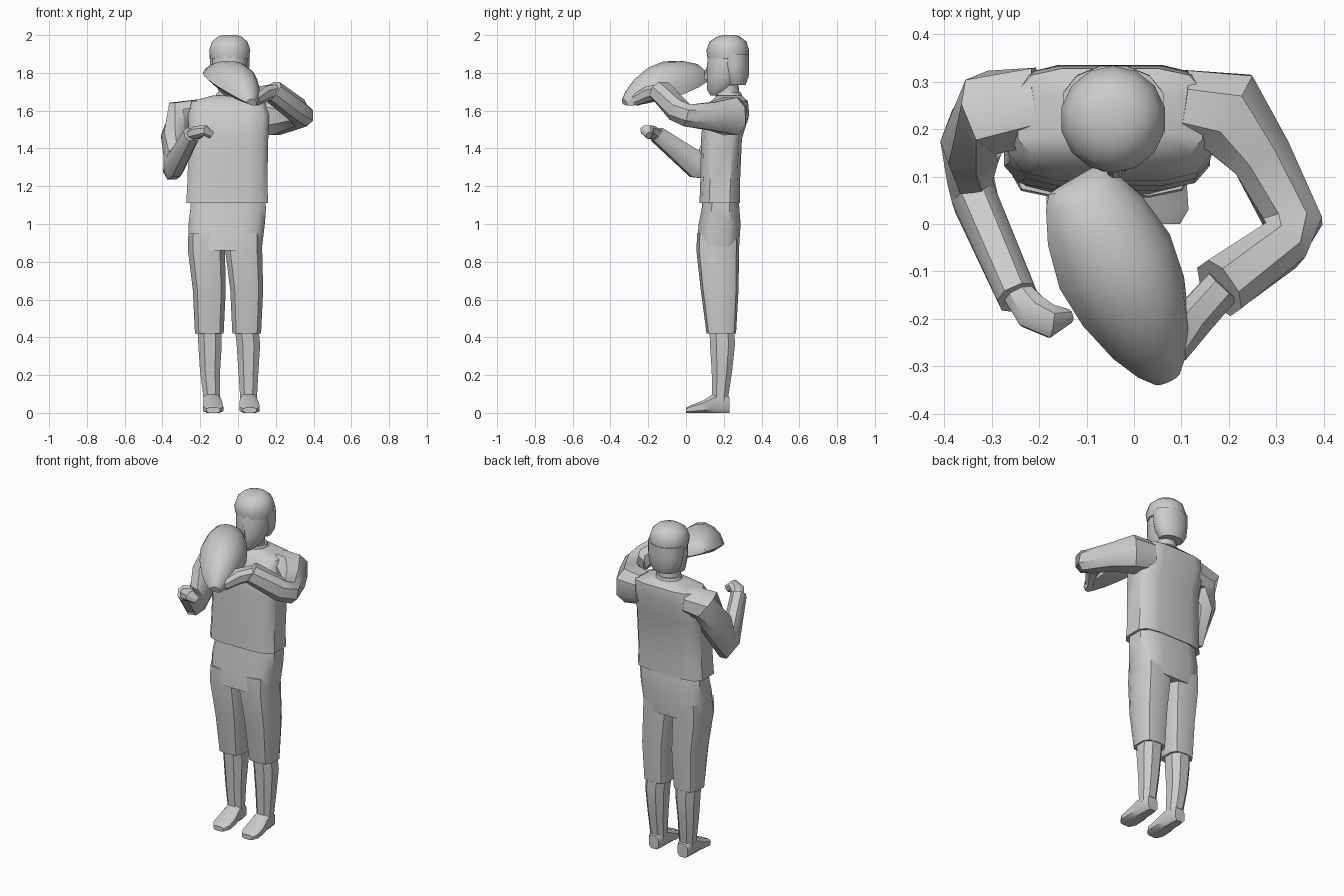
import bpy, bmesh, math
from mathutils import Vector as V

X, Y, Z = V((1, 0, 0)), V((0, 1, 0)), V((0, 0, 1))


def ring(c, u, v, n=10, e=2.0):
    """Superellipse ring around c, spanned by half-axes u and v."""
    pts = []
    for i in range(n):
        a = 2 * math.pi * (i + 0.5) / n
        pts.append([math.copysign(abs(f(a)) ** (2 / e), f(a)) for f in (math.cos, math.sin)])
    mx, my = max(p[0] for p in pts), max(p[1] for p in pts)
    return [V(c) + u * (p[0] / mx) + v * (p[1] / my) for p in pts]


def skin(name, rings, angle=40):
    """Bridge rings into a closed surface."""
    bm = bmesh.new()
    loops = [[bm.verts.new(p) for p in r] for r in rings]
    n = len(loops[0])
    for a, b in zip(loops, loops[1:]):
        for i in range(n):
            j = (i + 1) % n
            bm.faces.new((a[i], a[j], b[j], b[i]))
    bm.faces.new(loops[0][::-1])
    bm.faces.new(loops[-1])
    bmesh.ops.recalc_face_normals(bm, faces=bm.faces)
    me = bpy.data.meshes.new(name)
    bm.to_mesh(me)
    bm.free()
    ob = bpy.data.objects.new(name, me)
    bpy.context.collection.objects.link(ob)
    bpy.ops.object.select_all(action='DESELECT')
    ob.select_set(True)
    bpy.context.view_layer.objects.active = ob
    bpy.ops.object.shade_smooth_by_angle(angle=math.radians(angle))
    return ob


def stack(name, secs, n=10, e=2.0):
    """Horizontal sections: z, centre x, centre y, half width, half depth."""
    return skin(name, [ring((x, y, z), X * rx, Y * ry, n, e) for z, x, y, rx, ry in secs])


def limb(name, secs, n=8, e=2.4):
    """Tube along points: x, y, z, half width, half height."""
    P = [V(s[:3]) for s in secs]
    rings = []
    for i, s in enumerate(secs):
        d1 = (P[i] - P[i - 1]).normalized() if i else (P[1] - P[0]).normalized()
        d2 = (P[i + 1] - P[i]).normalized() if i < len(P) - 1 else d1
        t = (d1 + d2).normalized()
        side = t.cross(Z).normalized()
        rings.append(ring(s[:3], side * s[3], side.cross(t) * s[4], n, e))
    return skin(name, rings)


# Shirt body
stack("shirt", [(1.11, -.057, .178, .217, .107), (1.2, -.057, .18, .212, .105),
                (1.45, -.05, .188, .21, .108), (1.58, -.05, .213, .215, .122),
                (1.65, -.05, .23, .195, .098), (1.68, -.045, .23, .09, .065)], 12, 4)

# Trousers: hips and two legs to below the knee
stack("trouser_hips", [(1.13, -.052, .183, .197, .096), (1.08, -.052, .183, .2, .1),
                       (1.0, -.06, .178, .202, .111), (.86, -.069, .168, .194, .112)], 12, 3.5)
for side, xs in (("right", (-.167, -.152, -.148, -.137)), ("left", (.03, .046, .055, .056))):
    stack(side + "_trouser_leg", [(.95, xs[0], .17, .096, .111), (.86, xs[0], .168, .098, .113),
                                  (.65, xs[1], .178, .087, .1), (.42, xs[1], .187, .076, .078)], 10, 3)
    # Stocking, shoe and sole
    stack(side + "_stocking", [(.45, xs[1], .19, .063, .066), (.36, xs[2], .193, .062, .066),
                               (.22, xs[2], .19, .053, .054), (.06, xs[3], .18, .043, .04)], 8, 2.4)
    skin(side + "_shoe", [ring((xs[3] + dx, y, h / 2), X * w, Z * (h / 2), 8, 3.2)
                          for y, dx, w, h in ((.23, 0, .033, .08), (.2, 0, .042, .11), (.145, 0, .045, .1),
                                              (.09, .003, .052, .065), (.03, .006, .053, .042),
                                              (0, .006, .035, .028))])

# Right arm, lowered with bent elbow
limb("right_sleeve", [(-.2, .25, 1.59, .08, .07), (-.3, .235, 1.575, .085, .085),
                      (-.335, .185, 1.45, .065, .085), (-.347, .105, 1.31, .048, .085),
                      (-.335, .05, 1.315, .048, .07), (-.245, -.155, 1.475, .042, .042)])
limb("right_hand", [(-.25, -.14, 1.47, .03, .025), (-.215, -.185, 1.485, .038, .035),
                    (-.175, -.205, 1.495, .035, .028), (-.14, -.195, 1.47, .015, .02)])

# Left arm, raised to hold the glove
limb("left_sleeve", [(.1, .25, 1.58, .075, .085), (.2, .235, 1.57, .092, .1),
                     (.27, .14, 1.57, .065, .075), (.335, .005, 1.575, .062, .06),
                     (.31, -.045, 1.605, .055, .062), (.18, -.135, 1.705, .062, .055)])
limb("left_hand", [(.19, -.13, 1.7, .04, .04), (.135, -.19, 1.69, .042, .04),
                   (.09, -.27, 1.655, .025, .03)])

# Glove: domed shell on a slanting axis, shallow underneath
rear, front = V((-.125, .095, 1.785)), V((.07, -.325, 1.635))
axis = (front - rear).normalized()
hint = V((.3, 0, .9))
up = (hint - axis * hint.dot(axis)).normalized()
across = up.cross(axis)
rings = []
for t, w, h in ((0, .065, .04), (.05, .085, .075), (.2, .115, .115), (.4, .132, .145),
                (.6, .12, .145), (.8, .09, .11), (.93, .058, .065), (1, .03, .03)):
    c = rear.lerp(front, t)
    r = []
    for k in range(9):
        a = math.pi * k / 8
        r.append(c + across * (w * math.cos(a)) + up * (h * math.sin(a)))
    for k in (-.55, 0, .55):
        r.append(c + across * (w * k) - up * (.15 * h))
    rings.append(r)
skin("glove", rings)

# Neck, collar and head
hx = -.044
stack("neck", [(1.62, hx, .23, .062, .062), (1.74, hx, .212, .058, .065)])
stack("collar", [(1.65, hx, .23, .085, .075), (1.695, hx, .225, .068, .066)])
stack("head", [(1.68, hx, .16, .026, .03), (1.71, hx, .178, .06, .066), (1.78, hx, .208, .086, .098),
               (1.87, hx, .217, .094, .104), (1.95, hx, .22, .08, .09), (1.98, hx, .22, .05, .05)], 12)
stack("nose", [(1.765, hx, .112, .018, .02), (1.78, hx, .107, .014, .02), (1.83, hx, .12, .008, .012)], 6)

# Hair: crown plus the mass at the back and sides
stack("hair_crown", [(1.875, hx, .222, .102, .108), (1.92, hx, .221, .109, .113),
                     (1.965, hx, .222, .094, .098), (1.99, hx, .225, .066, .064),
                     (2.0, hx, .23, .04, .035)], 14)
stack("hair_back", [(1.735, hx, .265, .07, .05), (1.78, hx, .262, .096, .07),
                    (1.84, hx, .258, .105, .076), (1.9, hx, .255, .106, .078)], 12)
